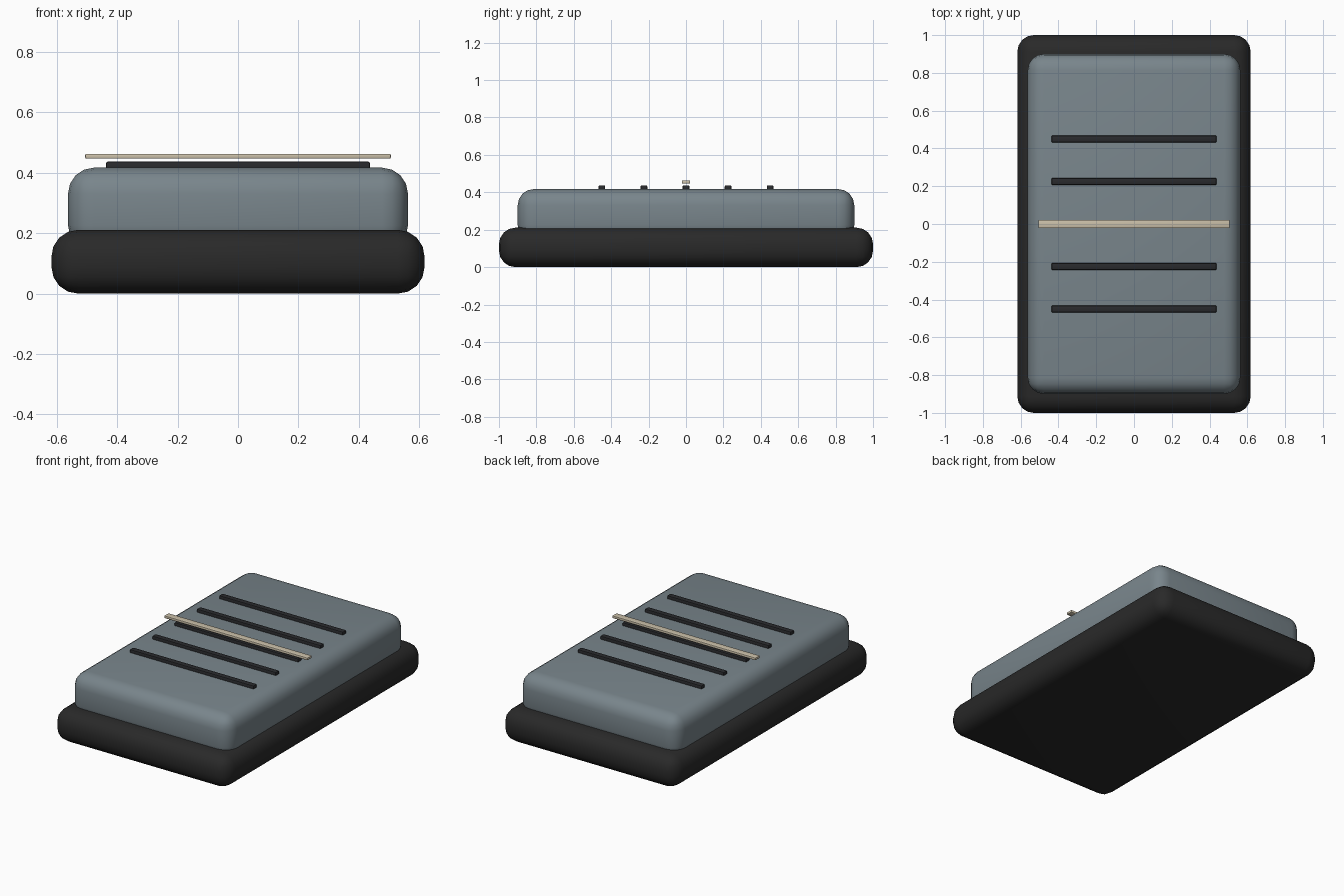
import bpy
import math

if "Cube" in bpy.data.objects:
    bpy.data.objects.remove(bpy.data.objects["Cube"])


def material(name, rgb):
    m = bpy.data.materials.new(name)
    m.diffuse_color = (*rgb, 1)
    m.use_nodes = True
    m.node_tree.nodes["Principled BSDF"].inputs["Base Color"].default_value = m.diffuse_color
    return m


charcoal = material("charcoal", (0.022, 0.022, 0.022))
slate = material("slate_grey", (0.19, 0.235, 0.26))
black = material("soft_black", (0.022, 0.023, 0.026))
cream = material("cream", (0.60, 0.53, 0.40))


def rounded_box(name, half_x, half_y, z0, z1, y, radius, segments, mat):
    """Box between two heights with rounded edges and corners."""
    bpy.ops.mesh.primitive_cube_add(size=2, location=(0, y, (z0 + z1) / 2))
    ob = bpy.context.object
    ob.name = name
    ob.scale = (half_x, half_y, (z1 - z0) / 2)
    bpy.ops.object.transform_apply(location=False, rotation=False, scale=True)
    bevel = ob.modifiers.new("rounding", "BEVEL")
    bevel.width = radius
    bevel.segments = segments
    bevel.limit_method = 'NONE'
    bpy.ops.object.modifier_apply(modifier=bevel.name)
    bpy.ops.object.shade_smooth_by_angle(angle=math.radians(35))
    ob.data.materials.append(mat)
    return ob


# Wide lower slab and the narrower body sunk into it
rounded_box("base", 0.618, 1.0, 0.0, 0.211, 0, 0.088, 4, charcoal)
rounded_box("upper_body", 0.563, 0.9, 0.14, 0.417, 0, 0.086, 4, slate)

# Evenly spaced grip ribs across the top
for i in range(-2, 3):
    rounded_box(f"rib_{i + 3}", 0.437, 0.018, 0.405, 0.437, i * 0.225,
                0.006, 2, black)

# Thin strip held just above the middle rib
rounded_box("top_strip", 0.506, 0.022, 0.447, 0.463, 0, 0.004, 2, cream)
